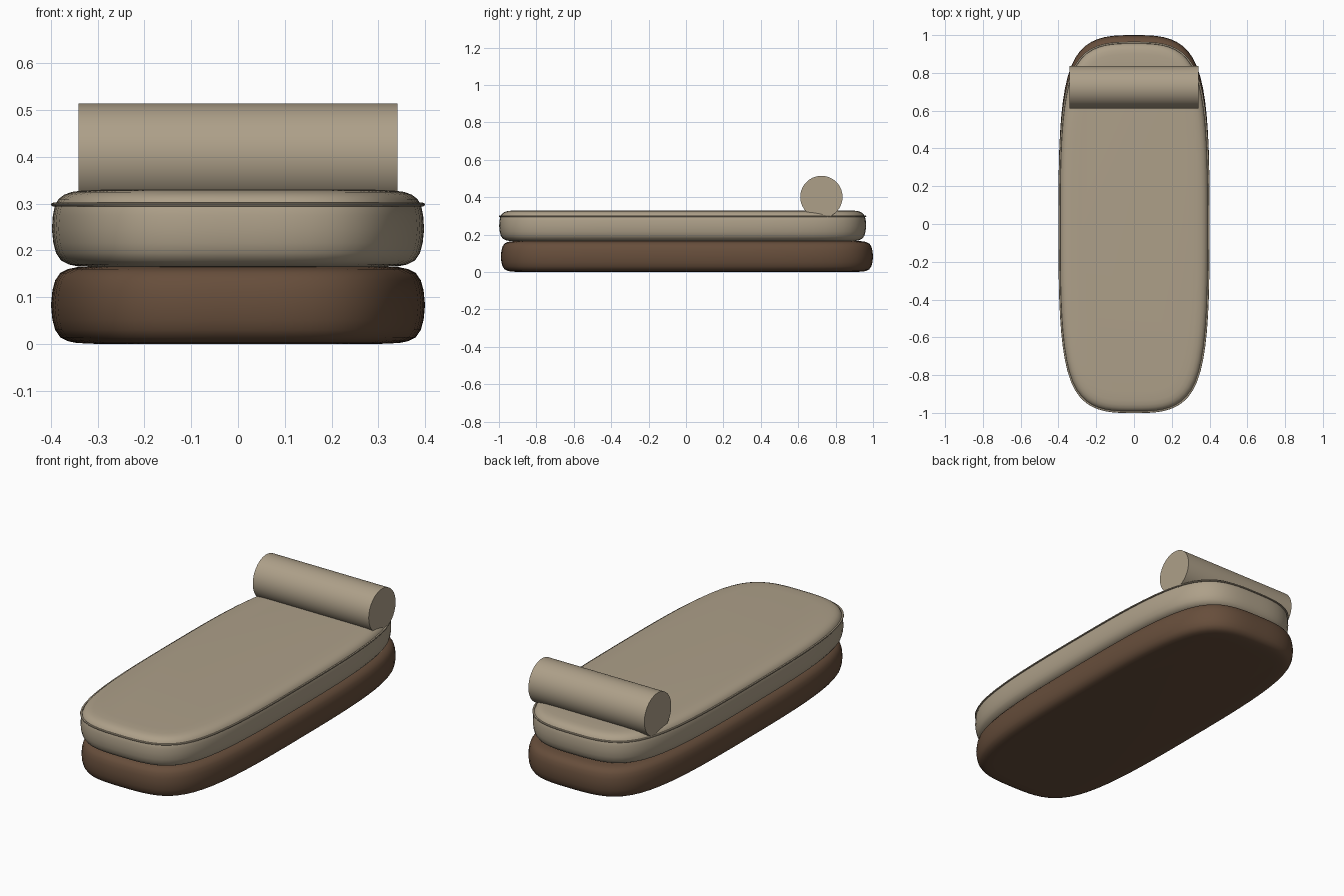
import bpy, bmesh, math
from mathutils import Vector

cube = bpy.data.objects.get("Cube")
if cube:
    bpy.data.objects.remove(cube, do_unlink=True)


def material(name, rgb):
    mat = bpy.data.materials.new(name)
    mat.use_nodes = True
    mat.diffuse_color = (*rgb, 1)
    mat.node_tree.nodes["Principled BSDF"].inputs["Base Color"].default_value = (*rgb, 1)
    return mat


tan = material("tan fabric", (0.42, 0.35, 0.25))
brown = material("brown base", (0.135, 0.076, 0.044))


def outline(half_x, half_y, centre_y, steps=10):
    """Soft rectangle: closed cubic B-spline, returned as (point, outward normal)."""
    signs = [(1, 0), (1, 1), (0, 1), (-1, 1), (-1, 0), (-1, -1), (0, -1), (1, -1)]
    cage = [Vector((sx * half_x, sy * half_y + centre_y)) for sx, sy in signs]
    result = []
    for i in range(len(cage)):
        a, b, c, d = (cage[(i + k) % len(cage)] for k in range(4))
        for s in range(steps):
            t = s / steps
            p = (a * (1 - t) ** 3 + b * (3 * t**3 - 6 * t**2 + 4)
                 + c * (-3 * t**3 + 3 * t**2 + 3 * t + 1) + d * t**3) / 6
            tangent = (-a * (1 - t) ** 2 + b * (3 * t**2 - 4 * t)
                       + c * (-3 * t**2 + 2 * t + 1) + d * t**2)
            result.append((p, Vector((tangent.y, -tangent.x)).normalized()))
    return result


def finish(name, bm, mat):
    bmesh.ops.recalc_face_normals(bm, faces=bm.faces)
    mesh = bpy.data.meshes.new(name)
    bm.to_mesh(mesh)
    bm.free()
    mesh.materials.append(mat)
    obj = bpy.data.objects.new(name, mesh)
    bpy.context.collection.objects.link(obj)
    bpy.ops.object.select_all(action="DESELECT")
    obj.select_set(True)
    bpy.context.view_layer.objects.active = obj
    bpy.ops.object.shade_smooth_by_angle(angle=math.radians(40))
    return obj


def loft(name, shape, profile, mat, closed=False):
    """Stack inset copies of the outline; profile is (inset, height)."""
    bm = bmesh.new()
    rings = [[bm.verts.new((*(p - n * inset), z)) for p, n in shape] for inset, z in profile]
    pairs = list(zip(rings, rings[1:]))
    if closed:
        pairs.append((rings[-1], rings[0]))
    else:
        bm.faces.new(rings[0])
        bm.faces.new(rings[-1])
    for low, high in pairs:
        for i in range(len(low)):
            j = (i + 1) % len(low)
            bm.faces.new((low[i], low[j], high[j], high[i]))
    return finish(name, bm, mat)


# Rounded base
base_profile = [(0.10, 0), (0.055, 0.002), (0.036, 0.006), (0.02, 0.014), (0.009, 0.03),
                (0.003, 0.052), (0, 0.083)]
base_profile += [(inset, 0.166 - z) for inset, z in reversed(base_profile[:-1])]
loft("base", outline(0.4, 0.995, 0.005), base_profile, brown)

# Mattress with a slightly crowned top
mattress_shape = outline(0.398, 0.981, -0.018)
mattress_profile = [(0.10, 0.164), (0.055, 0.166), (0.036, 0.17), (0.02, 0.178), (0.009, 0.194),
                    (0.003, 0.216), (0, 0.245), (0.002, 0.275), (0.006, 0.295), (0.014, 0.31),
                    (0.026, 0.319), (0.042, 0.325), (0.065, 0.328), (0.11, 0.33)]
loft("mattress", mattress_shape, mattress_profile, tan)

# Thin seam piping around the upper rim
angles = [k * math.tau / 8 for k in range(8)]
piping_profile = [(0.003 + 0.005 * math.cos(a), 0.298 + 0.004 * math.sin(a)) for a in angles]
loft("mattress_piping", mattress_shape, piping_profile, tan, closed=True)

# Bolster pillow
bm = bmesh.new()
bmesh.ops.create_cone(bm, cap_ends=True, segments=64, radius1=0.113, radius2=0.113, depth=0.682)
bolster = finish("bolster", bm, tan)
bolster.rotation_euler = (0, math.pi / 2, 0)
bolster.location = (0, 0.724, 0.401)
